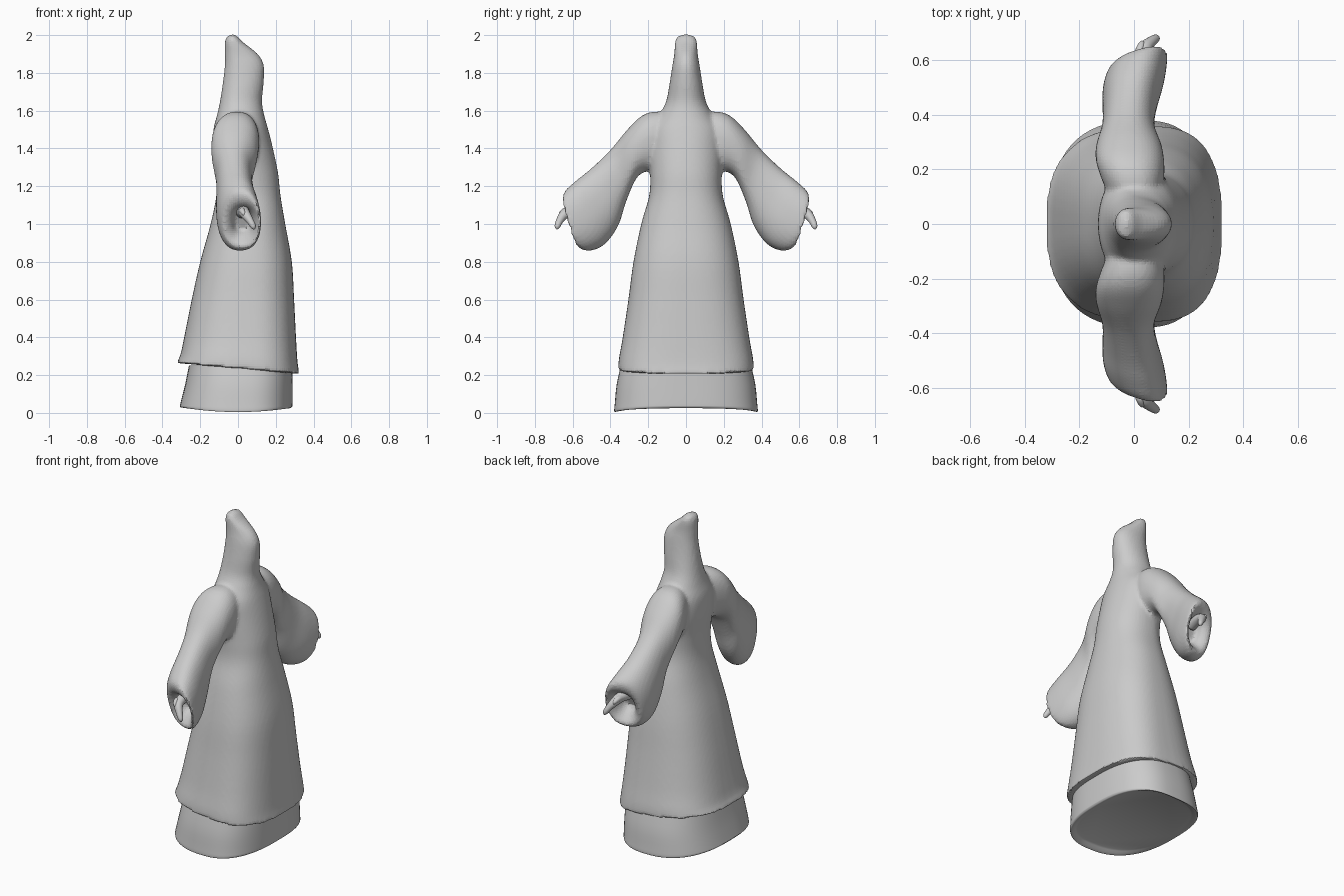
import bpy, bmesh
from math import sin, cos, pi
from mathutils import Vector

if "Cube" in bpy.data.objects:
    bpy.data.objects.remove(bpy.data.objects["Cube"])

SEG = 64


def power(v, n):
    return (1 if v >= 0 else -1) * abs(v) ** (2 / n)


def loft(name, rings, steps=5):
    """Skin closed rings with smooth interpolation between them, capped at both ends."""
    rows = []
    for i in range(len(rings) - 1):
        a, b = rings[max(i - 1, 0)], rings[i]
        c, d = rings[i + 1], rings[min(i + 2, len(rings) - 1)]
        for s in range(steps):
            t = s / steps
            rows.append([0.5 * (2 * q + (r - p) * t + (2 * p - 5 * q + 4 * r - w) * t * t
                                + (3 * q - p - 3 * r + w) * t ** 3)
                         for p, q, r, w in zip(a, b, c, d)])
    rows.append(rings[-1])
    bm = bmesh.new()
    rows = [[bm.verts.new(p) for p in row] for row in rows]
    n = len(rows[0])
    for lo, hi in zip(rows, rows[1:]):
        for j in range(n):
            k = (j + 1) % n
            bm.faces.new((lo[j], lo[k], hi[k], hi[j]))
    bm.faces.new(rows[0][::-1])
    bm.faces.new(rows[-1])
    bmesh.ops.recalc_face_normals(bm, faces=bm.faces)
    me = bpy.data.meshes.new(name)
    bm.to_mesh(me)
    bm.free()
    ob = bpy.data.objects.new(name, me)
    bpy.context.collection.objects.link(ob)
    return ob


def body_ring(z, x0, x1, yh, cx, n, tilt=0.0, arch=0.0):
    """Horizontal rounded section from x0 to x1, widest at cx."""
    pts = []
    for i in range(SEG):
        a = 2 * pi * i / SEG
        c = power(cos(a), n)
        x = cx + c * ((x1 - cx) if c > 0 else (cx - x0))
        pts.append(Vector((x, yh * power(sin(a), n), z - tilt * x + arch * x * x)))
    return pts


def sleeve_ring(ty, tz, by, bz, x0, x1, shear=0.0):
    """Section of a sleeve between a top and a bottom point."""
    top, bot = Vector((0, ty, tz)), Vector((0, by, bz))
    mid, half, cx = (top + bot) / 2, (top - bot) / 2, (x0 + x1) / 2
    pts = []
    for i in range(SEG):
        a = 2 * pi * i / SEG
        x = cx + (x1 - x0) / 2 * power(cos(a), 2.3)
        p = mid + half * power(sin(a), 2.3)
        pts.append(Vector((x, p.y + shear * (x - cx), p.z)))
    return pts


def tube(name, path):
    """Tapered rounded tube through (x, y, z, radius) points."""
    rings = []
    for i, (x, y, z, r) in enumerate(path):
        p, q = path[max(i - 1, 0)], path[min(i + 1, len(path) - 1)]
        d = (Vector(q[:3]) - Vector(p[:3])).normalized()
        u = d.cross(Vector((1, 0, 0))).normalized()
        v = d.cross(u)
        rings.append([Vector((x, y, z)) + r * (u * cos(2 * pi * j / 16) + v * sin(2 * pi * j / 16))
                      for j in range(16)])
    return loft(name, rings, 4)


def mirror_y(ob):
    m = ob.modifiers.new("mirror", 'MIRROR')
    m.use_axis = (False, True, False)
    m.use_mirror_merge = False


def smooth(ob, angle=None):
    bpy.ops.object.select_all(action='DESELECT')
    bpy.context.view_layer.objects.active = ob
    ob.select_set(True)
    if angle:
        bpy.ops.object.shade_smooth_by_angle(angle=angle)
    else:
        bpy.ops.object.shade_smooth()


# Long robe with hood
robe = loft("hooded_robe", [body_ring(*r) for r in [
    (0.235, -0.325, 0.325, 0.36, 0.06, 2.7, 0.09),
    (0.29, -0.305, 0.315, 0.355, 0.06, 2.7, 0.06),
    (0.40, -0.285, 0.307, 0.335, 0.06, 2.6),
    (0.60, -0.245, 0.297, 0.305, 0.06, 2.5),
    (0.80, -0.20, 0.285, 0.278, 0.06, 2.4),
    (1.00, -0.145, 0.25, 0.237, 0.05, 2.3),
    (1.15, -0.115, 0.225, 0.195, 0.04, 2.3),
    (1.27, -0.115, 0.212, 0.19, 0.03, 2.2),
    (1.40, -0.13, 0.185, 0.20, 0.0, 2.1),
    (1.50, -0.13, 0.16, 0.19, 0.0, 2.1),
    (1.58, -0.11, 0.138, 0.14, 0.0, 2.1),
    (1.65, -0.095, 0.127, 0.105, 0.0, 2.1),
    (1.75, -0.08, 0.136, 0.086, 0.02, 2.1),
    (1.84, -0.07, 0.137, 0.072, 0.02, 2.1),
    (1.90, -0.07, 0.105, 0.062, 0.0, 2.1),
    (1.96, -0.07, 0.03, 0.058, -0.02, 2.2),
    (1.99, -0.06, 0.00, 0.048, -0.03, 2.2),
    (2.003, -0.035, -0.02, 0.015, -0.028, 2.0)]])

# Wide sleeve with a recessed cuff opening
sleeve = loft("sleeve", [sleeve_ring(*r) for r in [
    (0.05, 1.57, 0.10, 1.28, -0.08, 0.09),
    (0.15, 1.595, 0.19, 1.28, -0.12, 0.11),
    (0.23, 1.575, 0.24, 1.265, -0.14, 0.11),
    (0.31, 1.50, 0.275, 1.22, -0.138, 0.10),
    (0.40, 1.392, 0.32, 1.11, -0.117, 0.075),
    (0.50, 1.295, 0.36, 0.99, -0.115, 0.085, 0.1),
    (0.585, 1.225, 0.43, 0.895, -0.115, 0.11, 0.2),
    (0.638, 1.17, 0.51, 0.858, -0.10, 0.122, 0.3),
    (0.632, 1.12, 0.565, 0.88, -0.075, 0.115, 0.3),
    (0.595, 1.09, 0.535, 0.93, -0.035, 0.085, 0.2),
    (0.54, 1.08, 0.49, 0.97, -0.02, 0.07)]])
mirror_y(sleeve)

# Fuse sleeves and robe into one cloth surface
bpy.ops.object.select_all(action='DESELECT')
bpy.context.view_layer.objects.active = sleeve
sleeve.select_set(True)
bpy.ops.object.modifier_apply(modifier="mirror")
robe.select_set(True)
bpy.context.view_layer.objects.active = robe
bpy.ops.object.join()
rm = robe.modifiers.new("fuse", 'REMESH')
rm.mode = 'VOXEL'
rm.voxel_size = 0.011
sm = robe.modifiers.new("soften", 'SMOOTH')
sm.factor = 0.5
sm.iterations = 6
smooth(robe)

# Under-robe showing below the hem, with a shallow hollow underneath
under = loft("under_robe", [body_ring(*r) for r in [
    (0.03, -0.27, 0.25, 0.34, 0.03, 2.6),
    (0.006, -0.30, 0.275, 0.373, 0.03, 2.6, 0, 0.25),
    (0.012, -0.308, 0.286, 0.38, 0.03, 2.6, 0, 0.25),
    (0.05, -0.305, 0.288, 0.377, 0.03, 2.6),
    (0.15, -0.28, 0.288, 0.367, 0.03, 2.6),
    (0.25, -0.26, 0.288, 0.345, 0.03, 2.6)]], 3)
smooth(under, 0.7)

# Hands peeking from the cuffs
for name, path in [
    ("hand", [(0.02, 0.53, 1.06, 0.03), (0.03, 0.60, 1.065, 0.03), (0.04, 0.645, 1.05, 0.026),
              (0.065, 0.67, 1.015, 0.019), (0.082, 0.682, 0.985, 0.014), (0.086, 0.684, 0.972, 0.003)]),
    ("thumb", [(0.02, 0.60, 1.065, 0.02), (0.022, 0.64, 1.07, 0.016),
               (0.03, 0.663, 1.055, 0.011), (0.033, 0.668, 1.045, 0.003)])]:
    part = tube(name, path)
    mirror_y(part)
    smooth(part)
